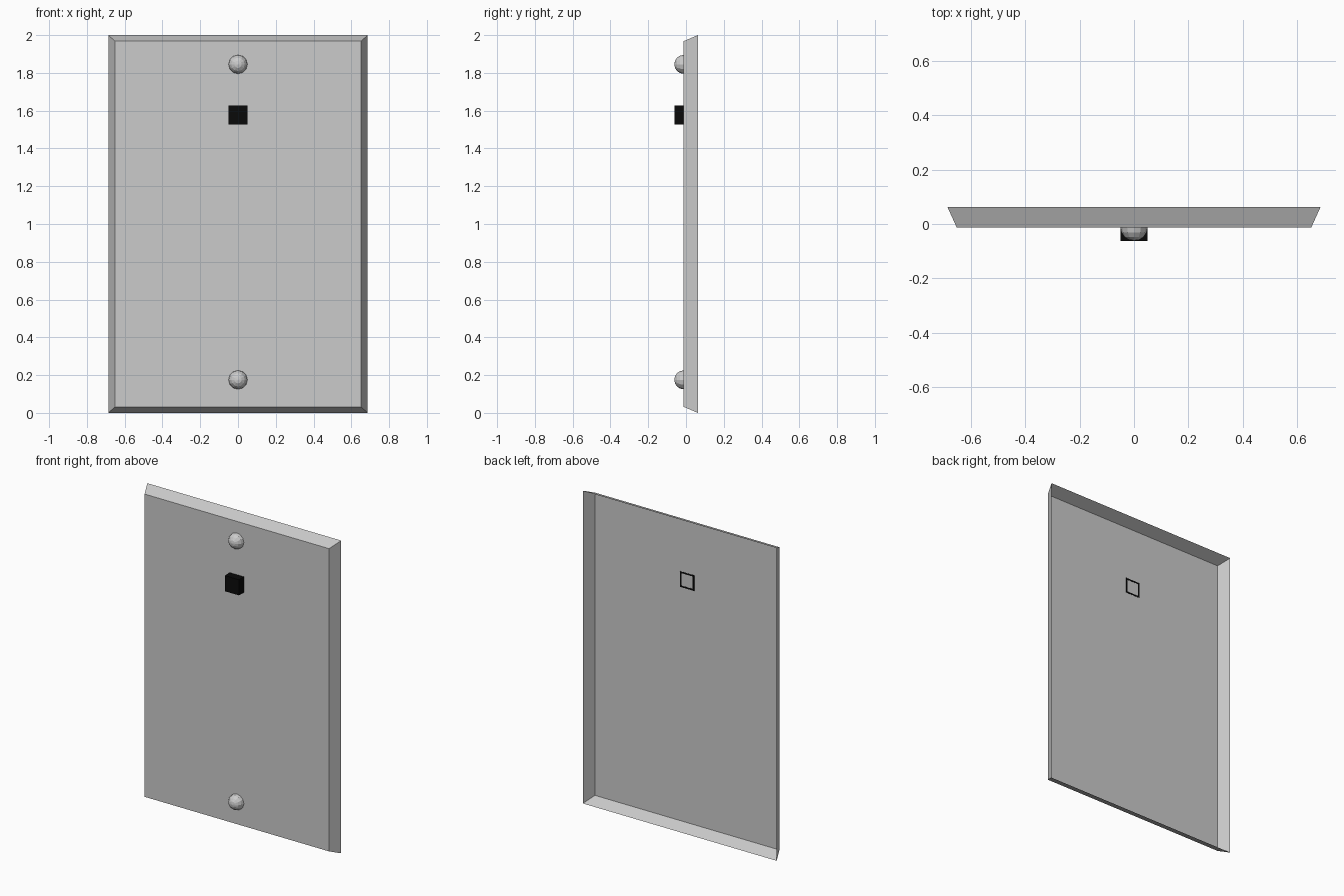
import bpy, bmesh, math
from mathutils import Matrix, Vector

if "Cube" in bpy.data.objects:
    bpy.data.objects.remove(bpy.data.objects["Cube"])

FRONT, BACK, NOSE = -0.012, 0.063, -0.062   # depths of plate face, plate rim, fittings


def finish(name, bm):
    bmesh.ops.recalc_face_normals(bm, faces=bm.faces)
    mesh = bpy.data.meshes.new(name)
    bm.to_mesh(mesh)
    bm.free()
    obj = bpy.data.objects.new(name, mesh)
    bpy.context.collection.objects.link(obj)
    return obj


def rectangle(bm, half_w, half_h, y, zc):
    return [bm.verts.new((sx * half_w, y, zc + sz * half_h))
            for sx, sz in ((-1, -1), (1, -1), (1, 1), (-1, 1))]


def bridge(bm, a, b):
    for i in range(4):
        j = (i + 1) % 4
        bm.faces.new((a[i], a[j], b[j], b[i]))


# Wall plate: thin shell with sloping sides, open at the back
bm = bmesh.new()
face = rectangle(bm, 0.652, 0.968, FRONT, 1.0)
rim = rectangle(bm, 0.686, 1.0, BACK, 1.0)
bm.faces.new(face)
bridge(bm, face, rim)
plate = finish("wall_plate", bm)
# open shell: make the front face look outward
if plate.data.polygons[0].normal.y > 0:
    plate.data.flip_normals()

# Socket: black block with a hollow back, its walls just reaching through the plate
bm = bmesh.new()
zc = 1.577
nose = rectangle(bm, 0.05, 0.05, NOSE, zc)
outer = rectangle(bm, 0.05, 0.05, FRONT + 0.001, zc)
inner = rectangle(bm, 0.04, 0.04, FRONT + 0.001, zc)
floor = rectangle(bm, 0.04, 0.04, FRONT - 0.004, zc)
bm.faces.new(nose)
bridge(bm, nose, outer)
bridge(bm, outer, inner)
bridge(bm, inner, floor)
bm.faces.new(floor)
socket = finish("socket", bm)
black = bpy.data.materials.new("black")
black.diffuse_color = (0.003, 0.003, 0.003, 1)
black.use_nodes = True
black.node_tree.nodes["Principled BSDF"].inputs["Base Color"].default_value = black.diffuse_color
socket.data.materials.append(black)

# Screws: low-poly domes above and below
for name, z in (("upper_screw", 1.845), ("lower_screw", 0.175)):
    bm = bmesh.new()
    bmesh.ops.create_uvsphere(bm, u_segments=12, v_segments=8, radius=0.05,
                              matrix=Matrix.Translation((0, FRONT, z))
                              @ Matrix.Rotation(math.pi / 2, 4, 'X'))
    bmesh.ops.bisect_plane(bm, geom=bm.verts[:] + bm.edges[:] + bm.faces[:], dist=1e-5,
                           plane_co=Vector((0, FRONT, z)), plane_no=Vector((0, 1, 0)),
                           clear_outer=True)
    finish(name, bm)
